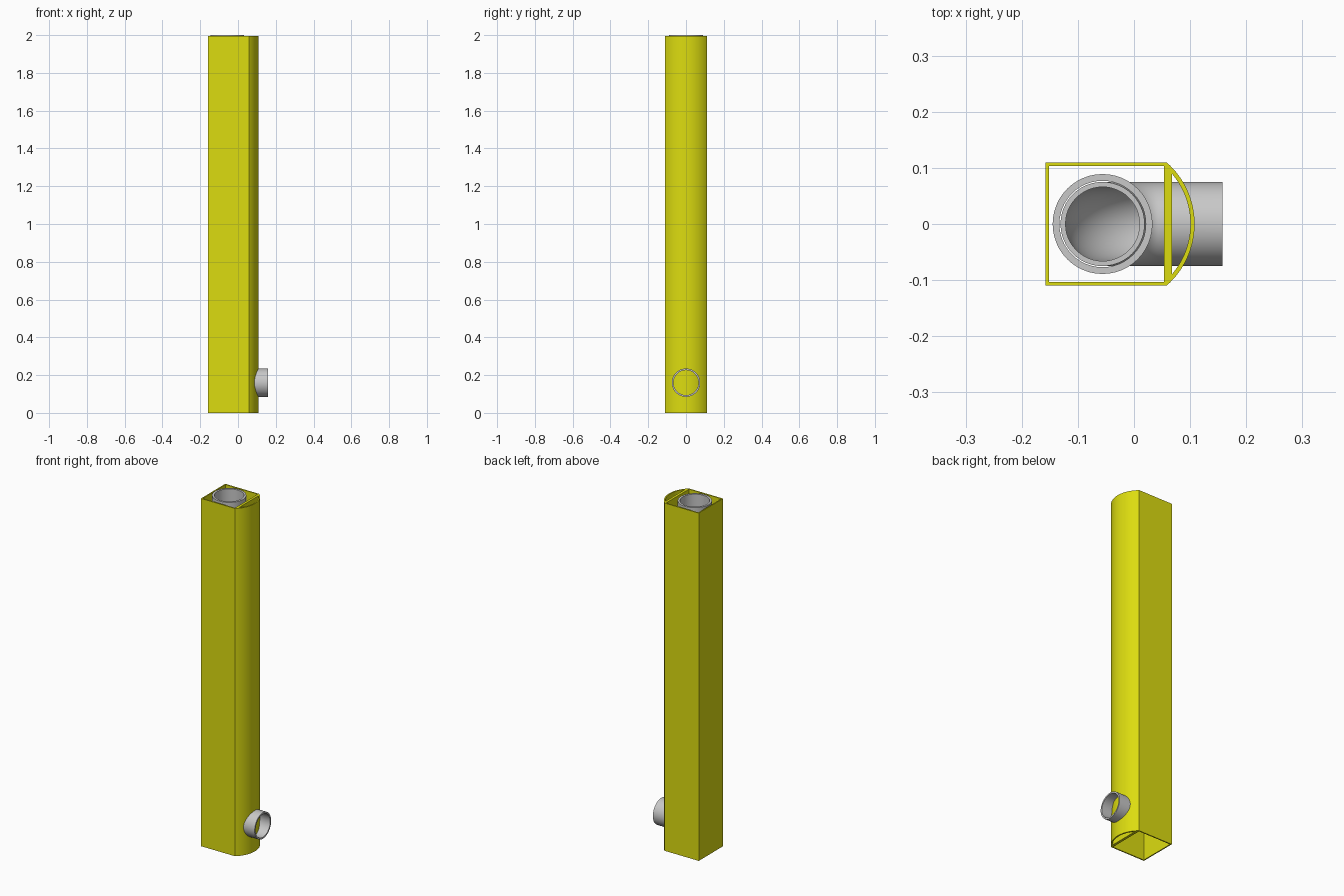
import bpy, bmesh
from math import sin, cos, pi, asin, sqrt
from mathutils import Vector

cube = bpy.data.objects.get("Cube")
if cube:
    bpy.data.objects.remove(cube, do_unlink=True)


def material(name, rgb):
    m = bpy.data.materials.new(name)
    m.use_nodes = True
    m.diffuse_color = (*rgb, 1)
    m.node_tree.nodes["Principled BSDF"].inputs["Base Color"].default_value = (*rgb, 1)
    return m


YELLOW = material("yellow", (0.72, 0.72, 0.005))
GREY = material("grey", (0.58, 0.58, 0.58))


def finish(name, bm, mat):
    mesh = bpy.data.meshes.new(name)
    bmesh.ops.remove_doubles(bm, verts=bm.verts, dist=1e-5)
    bmesh.ops.recalc_face_normals(bm, faces=bm.faces)
    bm.to_mesh(mesh)
    bm.free()
    mesh.materials.clear()
    mesh.materials.append(mat)
    ob = bpy.data.objects.new(name, mesh)
    bpy.context.collection.objects.link(ob)
    bpy.ops.object.select_all(action="DESELECT")
    bpy.context.view_layer.objects.active = ob
    ob.select_set(True)
    bpy.ops.object.shade_smooth_by_angle(angle=pi / 6)
    return ob


def extrude_outlines(name, outlines, height, mat):
    """Fill the first outline, with the others as holes, and raise it from the floor."""
    curve = bpy.data.curves.new(name, "CURVE")
    curve.dimensions = "2D"
    curve.fill_mode = "BOTH"
    curve.extrude = height / 2
    for points in outlines:
        spline = curve.splines.new("POLY")
        spline.points.add(len(points) - 1)
        for p, (x, y) in zip(spline.points, points):
            p.co = (x, y, 0, 1)
        spline.use_cyclic_u = True
    temp = bpy.data.objects.new(name + "_temp", curve)
    bpy.context.collection.objects.link(temp)
    bpy.context.view_layer.update()
    mesh = temp.evaluated_get(bpy.context.evaluated_depsgraph_get()).to_mesh()
    bm = bmesh.new()
    bm.from_mesh(mesh)
    bmesh.ops.translate(bm, verts=bm.verts, vec=(0, 0, height / 2))
    bpy.data.objects.remove(temp, do_unlink=True)
    return finish(name, bm, mat)


def hollow_sweep(name, path, outer, inner, mat, sides=48):
    """Sweep a hollow round section along (x, z, turn) stations."""
    stations = [(s, outer) for s in path] + [(s, inner) for s in reversed(path)]
    bm = bmesh.new()
    rings = []
    for (x, z, turn), r in stations:
        across = Vector((cos(turn), 0, sin(turn)))
        rings.append([bm.verts.new(Vector((x, 0, z)) + across * r * cos(a)
                                   + Vector((0, r * sin(a), 0)))
                      for a in (2 * pi * i / sides for i in range(sides))])
    for ra, rb in zip(rings, rings[1:] + rings[:1]):
        for i in range(sides):
            j = (i + 1) % sides
            bm.faces.new((ra[i], ra[j], rb[j], rb[i]))
    return finish(name, bm, mat)


# Casing: box with a bowed face and an inner partition, open at both ends
BACK, CORNER, BOW, HALF, WALL = -0.158, 0.058, 0.108, 0.11, 0.0065
SAG = BOW - CORNER
RADIUS = (HALF ** 2 + SAG ** 2) / (2 * SAG)
CENTRE = BOW - RADIUS
PART_A, PART_B = 0.0535, 0.068


def arc(r, half, steps=32):
    a = asin(half / r)
    return [(CENTRE + r * cos(t), r * sin(t))
            for t in (-a + 2 * a * i / steps for i in range(steps + 1))]


inner_r = RADIUS - WALL - 0.001
inner_half = sqrt(inner_r ** 2 - (PART_B - CENTRE) ** 2)
y_in = HALF - WALL
outside = [(BACK, HALF), (BACK, -HALF)] + arc(RADIUS, HALF)
main_bay = [(BACK + WALL, y_in), (BACK + WALL, -y_in), (PART_A, -y_in), (PART_A, y_in)]
front_bay = arc(inner_r, inner_half)
extrude_outlines("casing", [outside, main_bay, front_bay], 1.996, YELLOW)

# Pipe: long vertical run, smooth elbow, short outlet through the bowed face
PIPE_X, PIPE_Z, BEND = -0.056, 0.16, 0.1
path = [(PIPE_X, 1.9, 0)]
for i in range(17):
    t = pi / 2 * i / 16
    path.append((PIPE_X + BEND * (1 - cos(t)), PIPE_Z + BEND * (1 - sin(t)), t))
path.append((0.158, PIPE_Z, pi / 2))
hollow_sweep("pipe", path, 0.075, 0.066, GREY)

# Socket collar on the upper end of the pipe
hollow_sweep("pipe_collar", [(PIPE_X, 2.0, 0), (PIPE_X, 1.85, 0)], 0.089, 0.077, GREY)
